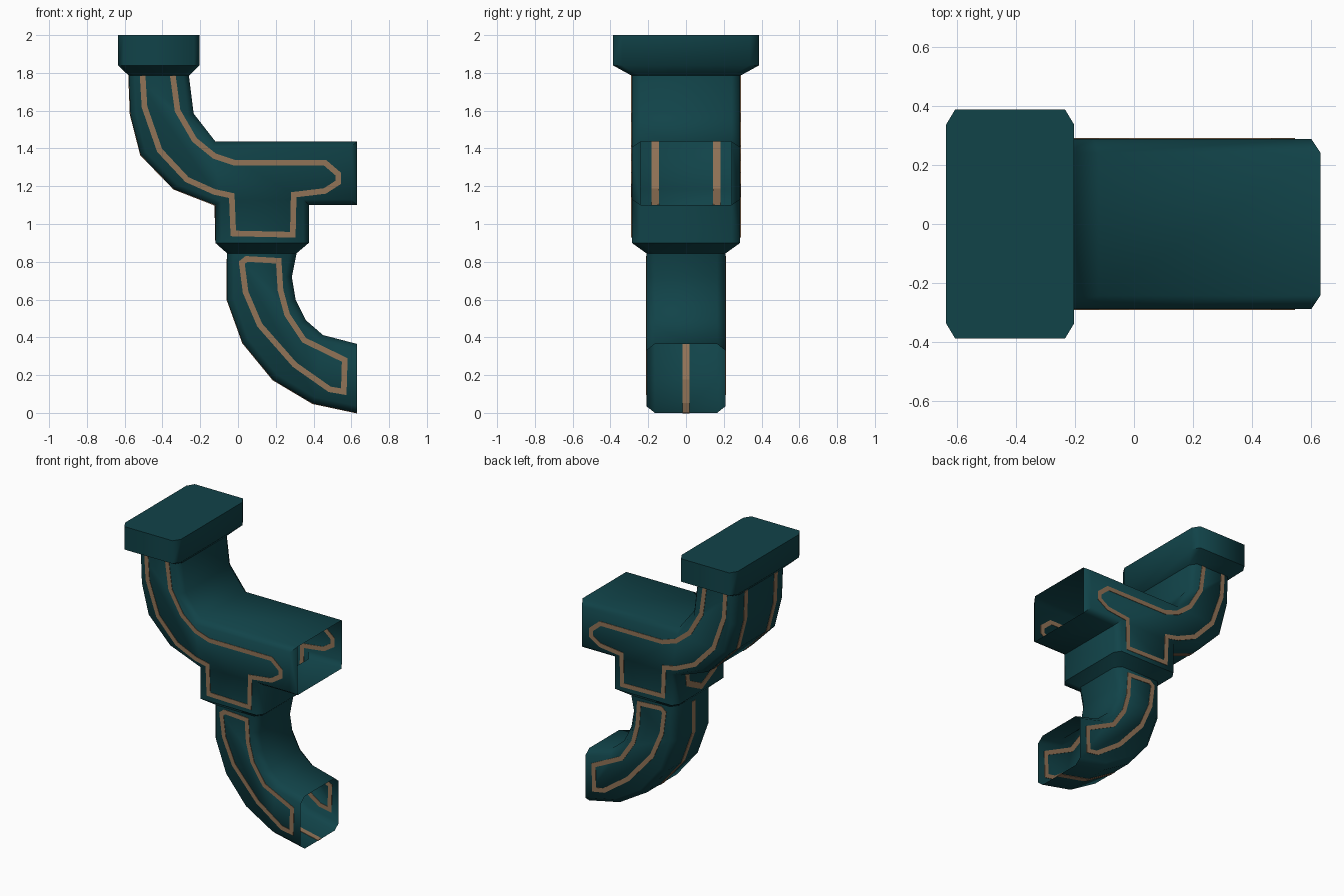
import bpy, bmesh, math
from mathutils import Vector

if "Cube" in bpy.data.objects:
    bpy.data.objects.remove(bpy.data.objects["Cube"])


def material(name, rgb):
    m = bpy.data.materials.new(name)
    m.diffuse_color = (*rgb, 1)
    m.use_nodes = True
    m.node_tree.nodes["Principled BSDF"].inputs["Base Color"].default_value = m.diffuse_color
    return m


TEAL = material("dark_teal", (0.0055, 0.056, 0.066))
TAN = material("tan_trim", (0.285, 0.172, 0.095))


def make_object(name, bm, mat, smooth=True):
    mesh = bpy.data.meshes.new(name)
    bm.to_mesh(mesh)
    bm.free()
    mesh.materials.append(mat)
    ob = bpy.data.objects.new(name, mesh)
    bpy.context.collection.objects.link(ob)
    if smooth:
        bpy.ops.object.select_all(action='DESELECT')
        ob.select_set(True)
        bpy.context.view_layer.objects.active = ob
        bpy.ops.object.shade_smooth_by_angle(angle=math.radians(60))
    return ob


def loft(name, rings, cap_first=False, cap_last=False, drop=()):
    """Skin equal rings; drop lists (layer, edge) quads to leave open."""
    bm = bmesh.new()
    vs = [[bm.verts.new(p) for p in r] for r in rings]
    n = len(rings[0])
    for k in range(len(vs) - 1):
        a, b = vs[k], vs[k + 1]
        for i in range(n):
            j = (i + 1) % n
            if (k, i) not in drop:
                bm.faces.new((a[j], a[i], b[i], b[j]))
    if cap_first:
        bm.faces.new(vs[0])
    if cap_last:
        bm.faces.new(vs[-1][::-1])
    return make_object(name, bm, TEAL)


def plan_ring(x0, x1, hy, cx, cy, z):
    """Rectangle in plan with cut corners, counter-clockwise from above."""
    return [(x0 + cx, -hy, z), (x1 - cx, -hy, z), (x1, -hy + cy, z), (x1, hy - cy, z),
            (x1 - cx, hy, z), (x0 + cx, hy, z), (x0, hy - cy, z), (x0, -hy + cy, z)]


def inset(outline, dist):
    """Move each edge of a counter-clockwise outline inward by its own distance."""
    out, n = [], len(outline)
    pts = [Vector(p) for p in outline]
    nor = []
    for i in range(n):
        d = (pts[(i + 1) % n] - pts[i]).normalized()
        nor.append(Vector((-d.y, d.x)))
    for i in range(n):
        a, b, da, db = nor[i - 1], nor[i], dist[i - 1], dist[i]
        det = a.x * b.y - a.y * b.x
        if abs(det) < 1e-4:
            out.append(pts[i] + b * db)
        else:
            out.append(pts[i] + Vector(((da * b.y - db * a.y) / det, (a.x * db - b.x * da) / det)))
    return out


def slab(name, outline, hw, cut, depth, open_edges, chamfered_open=()):
    """Side outline extruded across y with chamfered rims and open ends."""
    dist = [0 if i in open_edges else cut for i in range(len(outline))]
    small = inset(outline, dist)
    layers = [(small, -hw), (outline, -hw + depth), (outline, hw - depth), (small, hw)]
    rings = [[(p[0], y, p[1]) for p in prof] for prof, y in layers]
    drop = {(k, e) for e in open_edges for k in range(3)} | {(1, e) for e in chamfered_open}
    return loft(name, rings, True, True, drop)


def ribbon(name, pts, width, place, closed=False, t=0.003):
    """Thin trim strip through a wall, so it shows inside and outside."""
    pts = [Vector(p) for p in pts]
    n = len(pts)
    bm = bmesh.new()
    rings = []
    for i, p in enumerate(pts):
        before = pts[i - 1] if (closed or i > 0) else None
        after = pts[(i + 1) % n] if (closed or i < n - 1) else None
        dirs = [d.normalized() for d in ((p - before) if before else None,
                                         (after - p) if after else None) if d]
        ns = [Vector((-d.y, d.x)) for d in dirs]
        m = sum(ns, Vector((0, 0))).normalized()
        m *= width / 2 / max(0.5, m.dot(ns[0]))
        rings.append([bm.verts.new(place(q.x, q.y, o)) for q, o in
                      ((p + m, t), (p - m, t), (p - m, -t), (p + m, -t))])
    for k in range(n if closed else n - 1):
        a, b = rings[k], rings[(k + 1) % n]
        for i in range(4):
            j = (i + 1) % 4
            bm.faces.new((a[j], a[i], b[i], b[j]))
    if not closed:
        bm.faces.new(rings[0])
        bm.faces.new(rings[-1][::-1])
    bmesh.ops.recalc_face_normals(bm, faces=bm.faces)
    return make_object(name, bm, TAN, False)


def side_place(y):
    return lambda x, z, o: (x, y + math.copysign(o, y) * (1 if o > 0 else -1), z)


def wall_lengths(wall):
    s = [0]
    for a, b in zip(wall, wall[1:]):
        s.append(s[-1] + math.dist(a, b))
    return s


def wall_place(wall):
    """Map (distance along wall, y, offset) onto the rear wall."""
    s = wall_lengths(wall)
    w = [Vector(p) for p in wall]
    seg = [(b - a).normalized() for a, b in zip(w, w[1:])]
    tan = [(seg[max(i - 1, 0)] + seg[min(i, len(seg) - 1)]).normalized() for i in range(len(w))]

    def place(u, y, o):
        u = min(max(u, 0), s[-1])
        k = next(i for i in range(len(seg)) if u <= s[i + 1] + 1e-9)
        f = (u - s[k]) / (s[k + 1] - s[k])
        p, d = w[k].lerp(w[k + 1], f), tan[k].lerp(tan[k + 1], f)
        return (p.x + d.y * o, y, p.y - d.x * o)
    return place


# Side outlines (x, z), counter-clockwise from the front
upper = [(-.26, 1.785), (-.578, 1.785), (-.57, 1.58), (-.515, 1.365), (-.34, 1.185),
         (-.12, 1.1), (-.12, .9), (.375, .9), (.375, 1.1), (.63, 1.1), (.63, 1.437),
         (-.12, 1.437), (-.235, 1.585)]
lower = [(.31, .845), (-.058, .845), (-.058, .6), (.025, .37), (.185, .175), (.395, .05),
         (.63, 0), (.63, .365), (.45, .412), (.36, .49), (.305, .6), (.285, .72)]

# Shell parts: cap, branching body, stem collar, curved lower arm
loft("top_cap", [plan_ring(-.635, -.203, .387, .03, .05, 2.0),
                 plan_ring(-.635, -.203, .387, .03, .05, 1.84),
                 plan_ring(-.578, -.26, .287, .03, .045, 1.785)], cap_first=True)
slab("branching_body", upper, .287, .03, .045, {0, 6}, {9})
loft("stem_collar", [plan_ring(-.12, .375, .287, .03, .045, .9),
                     plan_ring(-.058, .31, .21, .035, .045, .845)])
slab("lower_arm", lower, .21, .035, .045, {0, 6})

# Trim on both flat sides
upper_trim = [(-.505, 1.785), (-.495, 1.62), (-.415, 1.39), (-.27, 1.235), (-.125, 1.17),
              (-.033, 1.15), (-.025, .95), (.29, .943), (.295, 1.155), (.46, 1.175),
              (.53, 1.22), (.53, 1.265), (.46, 1.325), (-.02, 1.325), (-.125, 1.36),
              (-.23, 1.445), (-.32, 1.6), (-.345, 1.785)]
lower_trim = [(.02, .795), (.045, .815), (.215, .805), (.225, .65), (.26, .52), (.35, .385),
              (.565, .28), (.56, .112), (.485, .125), (.3, .255), (.115, .465), (.04, .64)]
for side, sign in (("front", -1), ("back", 1)):
    ribbon("upper_trim_" + side, upper_trim, .03, side_place(sign * .287))
    ribbon("lower_trim_" + side, lower_trim, .03, side_place(sign * .21), True)

# Trim on the rear wall: two stripes joining in a V, then one centre stripe
rear = upper[1:7]
s = wall_lengths(rear)
legs = [(u, .163) for u in s[:-1]] + [(s[-1] - .11, .15)]
path = legs + [(s[-1] - .035, 0)] + [(u, -y) for u, y in reversed(legs)]
ribbon("rear_trim_upper", path, .038, wall_place(rear))
rear_low = lower[1:7]
s = wall_lengths(rear_low)
ribbon("rear_trim_lower", [(.03, 0)] + [(u, 0) for u in s[1:]], .038, wall_place(rear_low))
